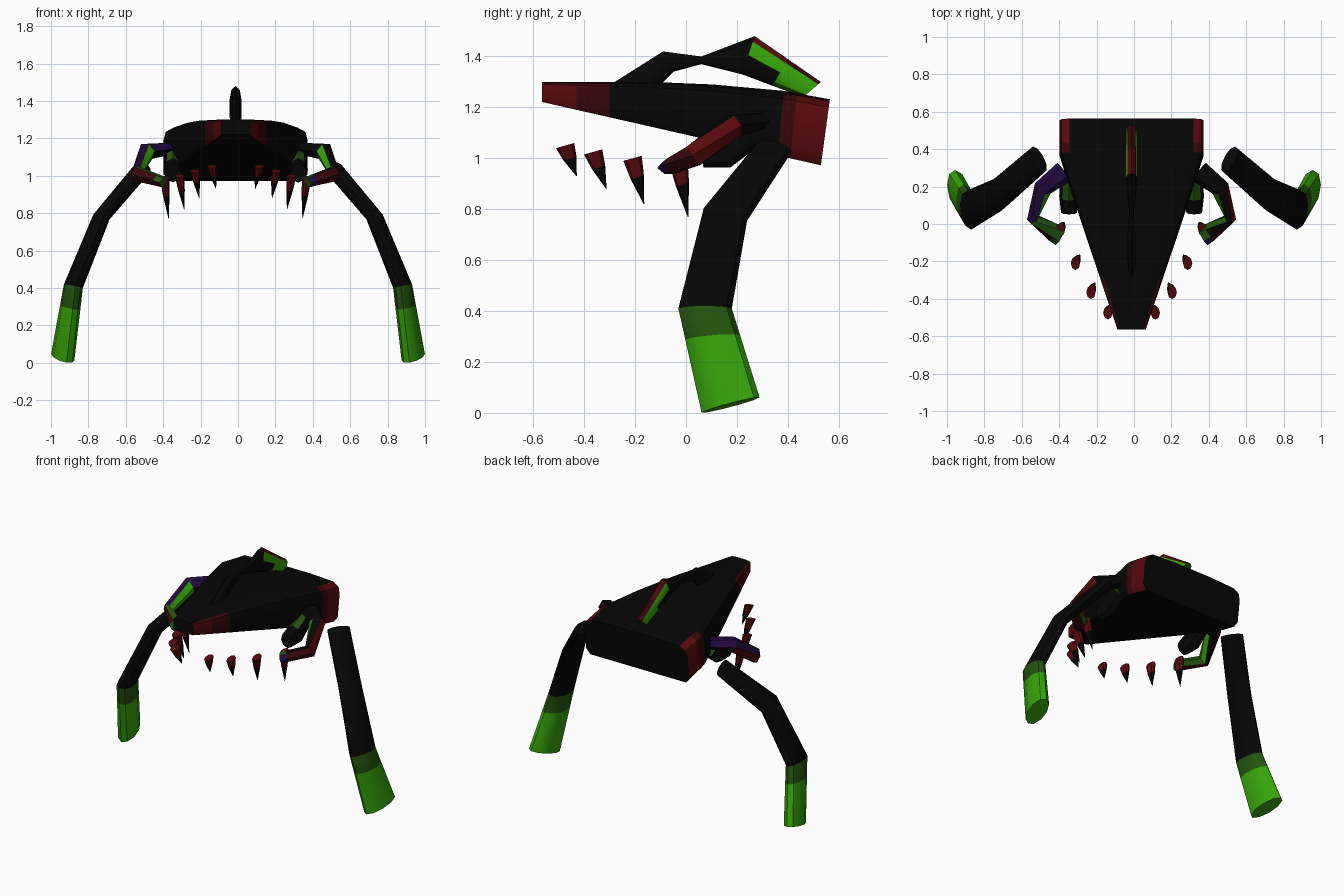
import bpy, bmesh, math
from mathutils import Vector

cube = bpy.data.objects.get("Cube")
if cube:
    bpy.data.objects.remove(cube, do_unlink=True)

COLOURS = {
    "black": (0.002, 0.002, 0.002),
    "red": (0.10, 0.003, 0.004),
    "dark_red": (0.042, 0.002, 0.003),
    "bright_green": (0.038, 0.37, 0.003),
    "dark_green": (0.017, 0.09, 0.004),
    "purple": (0.017, 0.003, 0.055),
}
NAMES = list(COLOURS)
MATS = []
for name, rgb in COLOURS.items():
    m = bpy.data.materials.new(name)
    m.use_nodes = True
    m.diffuse_color = (*rgb, 1)
    bsdf = m.node_tree.nodes["Principled BSDF"]
    bsdf.inputs["Base Color"].default_value = (*rgb, 1)
    bsdf.inputs["Roughness"].default_value = 0.8
    MATS.append(m)

SHIFT = -0.013  # the head group sits slightly off the centre of the legs


def loft(name, rings, colour, side=1, shift=SHIFT):
    """Skin a list of point rings, cap both ends, colour faces by a rule."""
    bm = bmesh.new()
    loops = [[bm.verts.new((p[0] * side + shift, p[1], p[2])) for p in r] for r in rings]
    n = len(loops[0])
    for a, b in zip(loops, loops[1:]):
        for i in range(n):
            j = (i + 1) % n
            bm.faces.new((a[i], a[j], b[j], b[i]))
    bm.faces.new(loops[0])
    bm.faces.new(loops[-1])
    bmesh.ops.recalc_face_normals(bm, faces=bm.faces)
    for f in bm.faces:
        c, d = f.calc_center_median(), f.normal.copy()
        c.x = (c.x - shift) * side
        d.x *= side
        f.material_index = NAMES.index(colour(c, d))
    me = bpy.data.meshes.new(name)
    bm.to_mesh(me)
    bm.free()
    ob = bpy.data.objects.new(name, me)
    bpy.context.collection.objects.link(ob)
    for m in MATS:
        me.materials.append(m)
    bpy.ops.object.select_all(action="DESELECT")
    ob.select_set(True)
    bpy.context.view_layer.objects.active = ob
    bpy.ops.object.shade_smooth_by_angle(angle=math.radians(38))


def ellipse(c, u, v, n=10):
    c, u, v = Vector(c), Vector(u), Vector(v)
    steps = [math.tau * i / n for i in range(n)]
    return [c + u * math.cos(t) + v * math.sin(t) for t in steps]


def tube(points, radii, n=6):
    """Rings along a path, each square to the local direction."""
    pts = [Vector(p) for p in points]
    rings = []
    for i, p in enumerate(pts):
        d = (pts[min(i + 1, len(pts) - 1)] - pts[max(i - 1, 0)]).normalized()
        u = d.cross(Vector((0, 0, 1))).normalized()
        rings.append(ellipse(p, u * radii[i][0], u.cross(d) * radii[i][1], n))
    return rings


# Wedge head: half section as (width fraction, height fraction)
half = [(0.93, 0), (1, 0.14), (1, 0.7), (0.97, 0.88), (0.86, 0.97), (0.4, 1)]
section = half + [(-x, h) for x, h in reversed(half)]


def head_ring(y, top):
    w = min(0.077 + 0.337 * (y + 0.56), 0.385)
    bottom = 1.22 - 0.227 * (y + 0.56)
    lean = 0.035 * max(0, y) / 0.53
    return [(x * w, y + lean * h, bottom + (top - bottom) * h) for x, h in section]


def head_colour(c, d):
    if abs(d.y) > 0.8 or d.z < -0.8 or abs(d.x) < 0.3:
        return "black"
    if c.y > 0.42:
        return "red"
    if c.y > 0.38:
        return "dark_red"
    if c.y < -0.3:
        return "red" if c.y < -0.42 and abs(d.x) > 0.8 else "dark_red"
    return "black"


head_stations = [(-0.565, 1.30), (-0.43, 1.30), (-0.3, 1.30), (-0.13, 1.30),
                 (0.1, 1.29), (0.36, 1.265), (0.41, 1.255), (0.53, 1.232)]
loft("head", [head_ring(*s) for s in head_stations], head_colour)

# Arched tail over the head: top point, bottom point (y, z), half width
tail = [((-0.28, 1.30), (-0.12, 1.27), 0.022), ((-0.09, 1.42), (-0.05, 1.34), 0.022),
        ((0.06, 1.40), (0.06, 1.37), 0.012), ((0.27, 1.48), (0.22, 1.33), 0.032),
        ((0.40, 1.39), (0.34, 1.285), 0.032), ((0.53, 1.30), (0.46, 1.24), 0.03)]
tail_rings = []
for (ty, tz), (by, bz), w in tail:
    centre = (0, (ty + by) / 2, (tz + bz) / 2)
    tail_rings.append(ellipse(centre, (0, (ty - by) / 2, (tz - bz) / 2), (w, 0, 0), 8))


def tail_colour(c, d):
    if c.y < 0.25:
        return "black"
    if d.z > 0.35:
        return "red" if c.y < 0.42 else "dark_red"
    if c.y > 0.38:
        return "bright_green" if d.z > -0.3 else "dark_green"
    return "bright_green" if d.z > 0 else "black"


loft("tail", tail_rings, tail_colour)

# Legs: centre, long axis, short axis of each oval section
thigh = [((0.51, 0.345, 1.04), (0.03, 0.07, -0.015), (0.033, 0, 0.028)),
         ((0.73, 0.155, 0.78), (0.02, 0.085, -0.025), (0.04, 0, 0.02))]
ankle = ((0.88, 0.075, 0.41), (0.01, 0.105, 0), (0.05, 0, 0.01))
foot = ((0.937, 0.175, 0.031), (0.02, 0.114, 0.03), (0.059, 0, 0.008))
shin = tuple(Vector(a).lerp(Vector(b), 0.3) for a, b in zip(ankle, foot))


def leg_colour(c, d):
    if c.z > 0.4:
        return "black"
    return "dark_green" if c.z > 0.3 else "bright_green"


# Bent feeler arms
arm_path = [(0.36, 0.28, 1.145), (0.475, 0.19, 1.13), (0.53, 0.03, 1.01),
            (0.415, -0.046, 0.975), (0.38, -0.065, 0.962)]
arm_radii = [(0.06, 0.035), (0.05, 0.05), (0.03, 0.05), (0.05, 0.032), (0.055, 0.028)]


def arm_rule(side):
    def rule(c, d):
        if c.y < 0.035 and c.z < 1.04:
            if side > 0 and c.y < -0.085:
                return "purple"
            if d.x < -0.3:
                return "dark_green"
            if d.z > 0.6:
                return "black" if side > 0 else "dark_green"
            return "dark_red"
        if c.y < 0.2 and d.x < -0.45:
            return "bright_green"
        if side < 0 and d.z > 0.3:
            return "purple"
        return "red" if d.x > 0.45 and c.y < 0.2 else "black"
    return rule


# Short pods under the head
pod_path = [(0.335, 0.06, 1.015), (0.335, 0.15, 1.03), (0.335, 0.25, 1.09)]
pod_radii = [(0.042, 0.052), (0.052, 0.07), (0.045, 0.055)]


def pod_colour(c, d):
    return "dark_green" if d.z > 0.5 and c.y > 0.13 else "black"


# Teeth: base centre, tip
teeth = [((0.127, -0.475, 1.05), (0.105, -0.43, 0.93)),
         ((0.217, -0.365, 1.025), (0.195, -0.313, 0.88)),
         ((0.30, -0.21, 1.00), (0.275, -0.165, 0.82)),
         ((0.38, -0.03, 0.99), (0.358, 0.008, 0.77))]

for side, label in ((1, "left"), (-1, "right")):
    loft(label + "_leg", [ellipse(*r) for r in thigh + [ankle, shin, foot]],
         leg_colour, side, 0)
    loft(label + "_arm", tube(arm_path, arm_radii), arm_rule(side), side)
    loft(label + "_pod", tube(pod_path, pod_radii, 8), pod_colour, side)
    for k, (base, tip) in enumerate(teeth):
        base, tip = Vector(base), Vector(tip)
        middle = base.lerp(tip, 0.42)

        def tooth_colour(c, d):
            return "red" if c.z > middle.z else "black"

        rings = [ellipse(base.lerp(tip, t), (0.025 * s, 0, 0), (0, 0.036 * s, 0.01 * s), 8)
                 for t, s in ((0, 1), (0.42, 0.72), (1, 0.03))]
        loft(f"{label}_tooth_{k + 1}", rings, tooth_colour, side)
